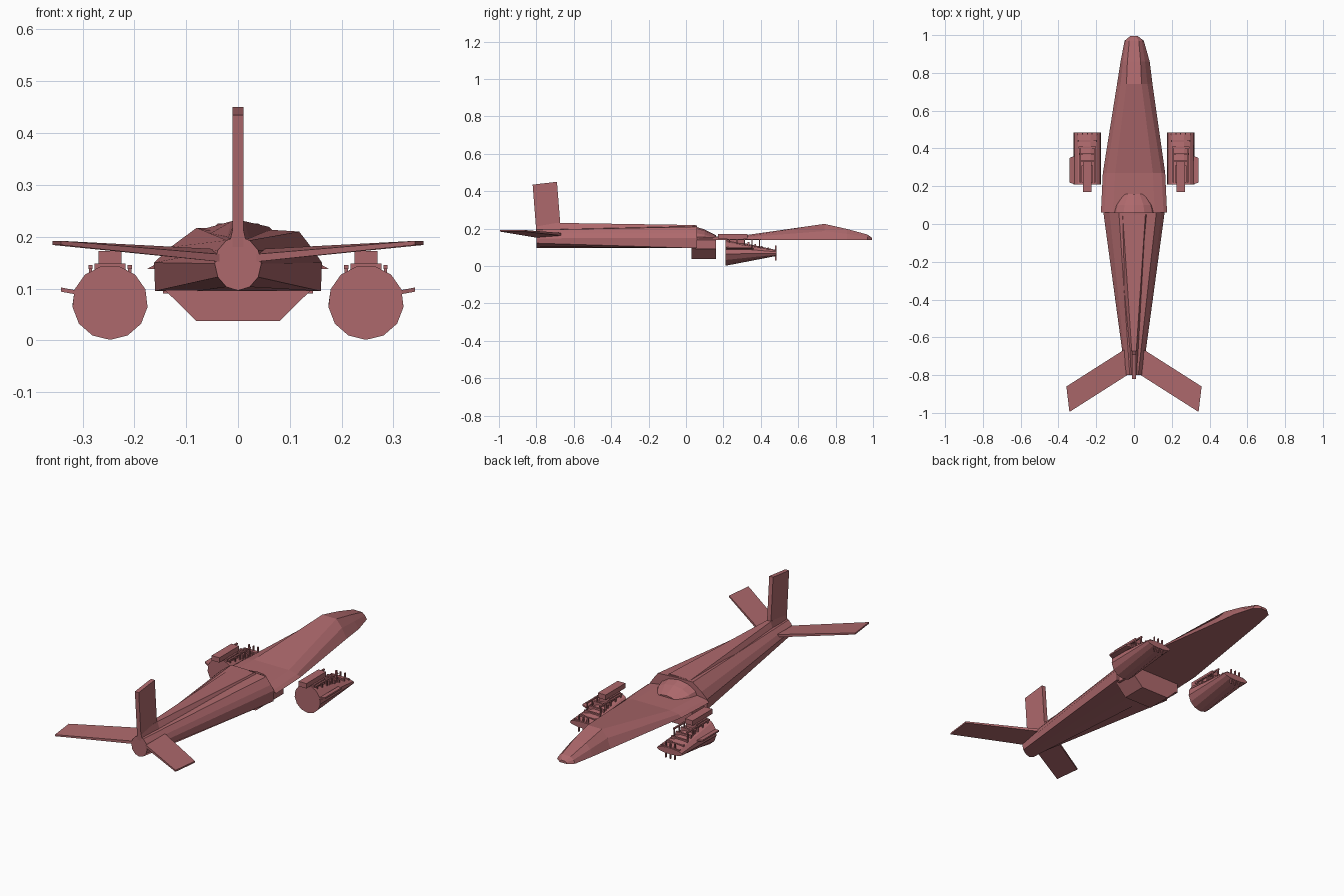
import bpy, bmesh, math
from mathutils import Vector

if "Cube" in bpy.data.objects:
    bpy.data.objects.remove(bpy.data.objects["Cube"], do_unlink=True)

COLOUR = (0.42, 0.14, 0.15, 1)
paint = bpy.data.materials.new("dusty_red")
paint.use_nodes = True
paint.diffuse_color = COLOUR
paint.node_tree.nodes["Principled BSDF"].inputs["Base Color"].default_value = COLOUR


def loft(name, sections):
    """Skin matching rings of points and cap both ends."""
    bm = bmesh.new()
    rings = [[bm.verts.new(p) for p in s] for s in sections]
    n = len(rings[0])
    for a, b in zip(rings, rings[1:]):
        for i in range(n):
            j = (i + 1) % n
            bm.faces.new((a[i], a[j], b[j], b[i]))
    bm.faces.new(rings[0])
    bm.faces.new(rings[-1])
    bmesh.ops.recalc_face_normals(bm, faces=bm.faces)
    mesh = bpy.data.meshes.new(name)
    bm.to_mesh(mesh)
    bm.free()
    mesh.materials.append(paint)
    obj = bpy.data.objects.new(name, mesh)
    bpy.context.collection.objects.link(obj)
    return obj


def at_y(y, outline):
    return [(x, y, z) for x, z in outline]


def box(name, x0, x1, y0, y1, z0, z1):
    outline = [(x0, z0), (x1, z0), (x1, z1), (x0, z1)]
    return loft(name, [at_y(y0, outline), at_y(y1, outline)])


def slab(name, corners, offset):
    """Thin plate: a flat outline given thickness either side."""
    o = Vector(offset)
    return loft(name, [[Vector(c) - o for c in corners], [Vector(c) + o for c in corners]])


# rear fuselage: round tail opening out to a broad shoulder
tail = [(0.045 * math.sin(a), 0.148 - 0.052 * math.cos(a))
        for a in (2 * math.pi * i / 12 for i in range(12))]
shoulder = [(0, .095), (.08, .095), (.16, .095), (.162, .15), (.145, .175), (.118, .21),
            (0, .217), (-.08, .217), (-.13, .18), (-.162, .15), (-.16, .095), (-.08, .095)]
loft("rear_fuselage", [at_y(-0.8, tail), at_y(0.06, shoulder)])

# raised spine leading into the fin
loft("spine", [at_y(-0.8, [(-.02, .17), (.02, .17), (.008, .225), (-.008, .225)]),
               at_y(-0.67, [(-.03, .17), (.03, .17), (.012, .23), (-.012, .23)]),
               at_y(0.05, [(-.1, .18), (.1, .18), (.06, .219), (-.06, .217)])])

# belly tub under the shoulder
tub = [(-.14, .096), (-.08, .037), (.08, .037), (.14, .096)]
loft("belly_tub", [at_y(0.03, tub), at_y(0.16, tub)])
box("centre_block", -.145, .145, .05, .16, .09, .15)

# arched cowl in front of the shoulder
arch = [(math.cos(a), math.sin(a)) for a in (math.pi * i / 6 for i in range(7))]
loft("cowl", [at_y(y, [(w * c, .14 + h * s) for c, s in arch])
              for y, w, h in ((.04, .115, .074), (.1, .1, .055), (.16, .06, .025))])

# long flat-bottomed nose, thickest well forward
nose = []
for y, left, right, crown, top in (
        (.06, .175, .175, .11, .155), (.27, .165, .165, .1, .158), (.74, .09, .098, .04, .225),
        (.86, .071, .083, .035, .198), (.97, .05, .052, .025, .168), (.995, .02, .02, .01, .15)):
    mid = .14 + (top - .14) * .55
    side = (crown + left) * .55
    nose.append(at_y(y, [(-left, .138), (right, .138), (side, mid), (crown, top),
                         (-crown, top), (-side, mid)]))
loft("nose", nose)

# upright fin
slab("tail_fin", [(0, -.8, .18), (0, -.67, .2), (0, -.69, .45), (0, -.82, .435)], (.011, 0, 0))

for side, s in (("left", 1), ("right", -1)):
    # swept tailplane, tapering in thickness to its tip
    loft(side + "_tailplane", [
        [(s * .02, -.79, .15), (s * .02, -.645, .16), (s * .02, -.645, .175), (s * .02, -.79, .165)],
        [(s * .342, -.995, .184), (s * .358, -.86, .184), (s * .358, -.86, .192), (s * .342, -.995, .192)]])

    # pod: round rear end flattening to a forward edge
    cx = s * .247
    ring = [(math.sin(a), math.cos(a)) for a in (2 * math.pi * i / 13 for i in range(13))]
    loft(side + "_pod", [at_y(y, [(cx + w * c, z - h * d) for c, d in ring])
                         for y, w, z, h in ((.21, .073, .073, .072), (.485, .073, .07, .016))])

    # mount on top of the pod
    box(side + "_pod_mount", cx - .022, cx + .022, .17, .33, .147, .172)
    box(side + "_mount_foot", cx - .03, cx + .03, .22, .31, .12, .148)
    # outer strake
    slab(side + "_pod_strake", [(s * .315, .21, .093), (s * .342, .22, .098),
                                (s * .342, .35, .098), (s * .315, .36, .093)], (0, 0, .004))

    # rails with posts along the pod top
    for r, dx in (("outer", s * .038), ("inner", -s * .038)):
        x = cx + dx
        box(f"{side}_{r}_rail", x - .004, x + .004, .22, .4, .138, .145)
        for k in range(5):
            y = .23 + k * .04
            box(f"{side}_{r}_post_{k}", x - .003, x + .003, y, y + .006, .08, .145)

    # cross slats stepping down to the front edge
    for k in range(5):
        y, z = .33 + k * .035, .128 - k * .01
        box(f"{side}_slat_{k}", cx - .04 - k * .003, cx + .04 + k * .003, y, y + .01, z - .025, z)

    # upright prongs at the front edge
    for k in (-1, 0, 1):
        x = cx + k * .025
        box(f"{side}_prong_{k + 2}", x - .003, x + .003, .475, .483, .03, .11)
